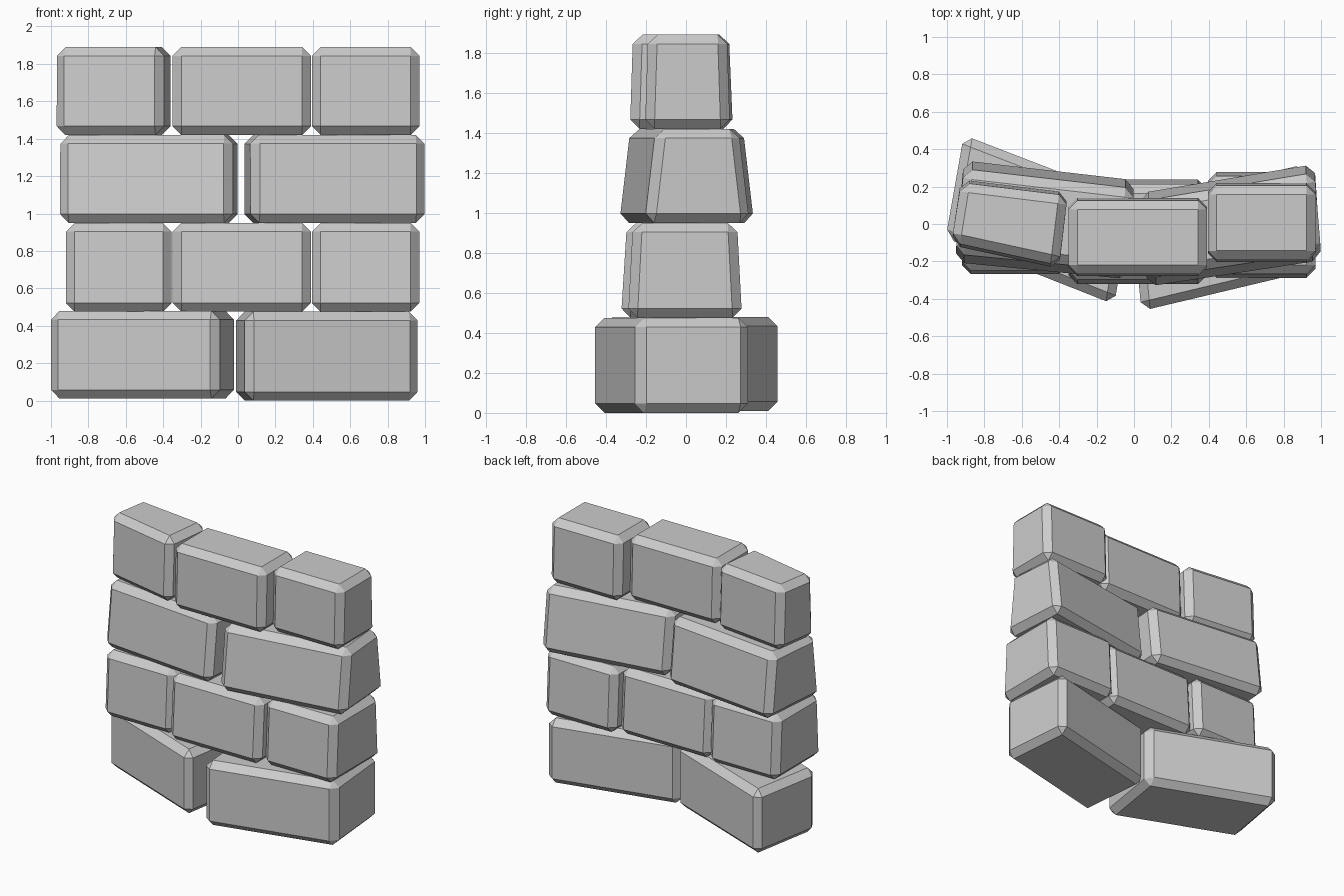
import bpy, bmesh

if "Cube" in bpy.data.objects:
    bpy.data.objects.remove(bpy.data.objects["Cube"])

CHAMFER = 0.047


def brick(name, plan, z0, z1, taper):
    """Chamfered block: plan = front-left, front-right, back-right, back-left corners.
    taper pulls the front and back faces inward at the top."""
    bm = bmesh.new()
    low = [bm.verts.new((x, y, z0)) for x, y in plan]
    high = [bm.verts.new((x, y + (taper if i < 2 else -taper), z1))
            for i, (x, y) in enumerate(plan)]
    bm.faces.new(low[::-1])
    bm.faces.new(high)
    for i in range(4):
        j = (i + 1) % 4
        bm.faces.new((low[i], low[j], high[j], high[i]))
    bmesh.ops.bevel(bm, geom=bm.edges[:], offset=CHAMFER, offset_type='OFFSET',
                    segments=1, profile=0.5, affect='EDGES')
    bmesh.ops.recalc_face_normals(bm, faces=bm.faces[:])
    me = bpy.data.meshes.new(name)
    bm.to_mesh(me)
    bm.free()
    bpy.context.collection.objects.link(bpy.data.objects.new(name, me))


def rect(x0, x1, y0, y1):
    return [(x0, y0), (x1, y0), (x1, y1), (x0, y1)]


# Base course: two long bricks turned opposite ways
brick("base_brick_left", [(-1.007, -0.075), (-0.105, -0.43), (-0.015, 0.13), (-0.91, 0.475)],
      0.01, 0.48, 0.0)
brick("base_brick_right", [(0.04, -0.465), (0.965, -0.245), (0.915, 0.32), (-0.015, 0.10)],
      0.0, 0.475, 0.0)

# Second course: three straight bricks
brick("second_brick_left", rect(-0.92, -0.355, -0.27, 0.27), 0.475, 0.95, 0.025)
brick("second_brick_middle", rect(-0.35, 0.39, -0.325, 0.24), 0.475, 0.95, 0.03)
brick("second_brick_right", rect(0.395, 0.97, -0.29, 0.28), 0.475, 0.95, 0.025)

# Third course: two long tapered bricks
brick("third_brick_left", [(-0.955, -0.21), (-0.03, -0.30), (0.0, 0.24), (-0.91, 0.345)],
      0.95, 1.42, 0.055)
brick("third_brick_right", [(0.07, -0.34), (1.0, -0.20), (0.965, 0.325), (0.03, 0.17)],
      0.95, 1.42, 0.055)

# Top course: three short bricks, the left one turned
brick("top_brick_left", [(-0.976, -0.115), (-0.40, -0.24), (-0.355, 0.17), (-0.925, 0.24)],
      1.42, 1.89, 0.02)
brick("top_brick_middle", rect(-0.35, 0.39, -0.28, 0.14), 1.42, 1.89, 0.015)
brick("top_brick_right", rect(0.395, 0.97, -0.205, 0.22), 1.42, 1.89, 0.015)
